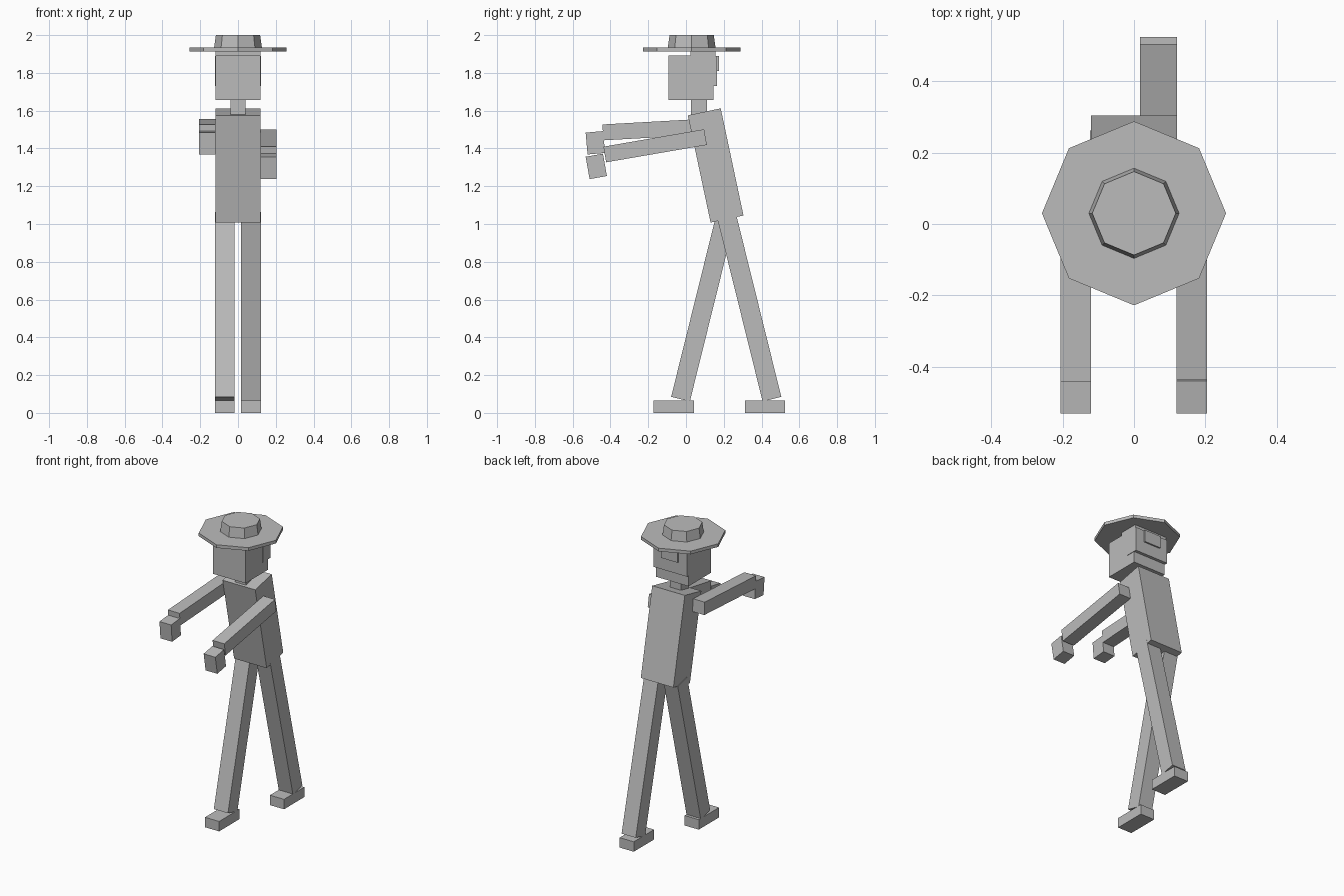
import bpy
import math

if "Cube" in bpy.data.objects:
    bpy.data.objects.remove(bpy.data.objects["Cube"])

grey = bpy.data.materials.new("plain grey")
grey.diffuse_color = (0.5, 0.5, 0.5, 1)
grey.use_nodes = True
grey.node_tree.nodes["Principled BSDF"].inputs["Base Color"].default_value = grey.diffuse_color


def box(name, centre, size, tilt=0):
    """Box with a given centre and size, tilted in degrees about x."""
    bpy.ops.mesh.primitive_cube_add(size=1, location=centre,
                                    rotation=(math.radians(tilt), 0, 0))
    ob = bpy.context.object
    ob.name = name
    ob.scale = size
    ob.data.materials.append(grey)
    return ob


def octagon(name, y, z0, z1, r0, r1):
    """Eight-sided drum with corners on the x and y axes."""
    bpy.ops.mesh.primitive_cone_add(vertices=8, radius1=r0, radius2=r1,
                                    depth=z1 - z0, location=(0, y, (z0 + z1) / 2))
    ob = bpy.context.object
    ob.name = name
    ob.data.materials.append(grey)
    return ob


def limb(name, x, width, start, end, thick):
    """Square bar between two (y, z) points."""
    dy, dz = end[0] - start[0], end[1] - start[1]
    centre = (x, (start[0] + end[0]) / 2, (start[1] + end[1]) / 2)
    return box(name, centre, (width, math.hypot(dy, dz), thick),
               math.degrees(math.atan2(dz, dy)))


# Body and neck
box("torso", (0, 0.157, 1.31), (0.24, 0.178, 0.58), 12)
box("neck", (0, 0.068, 1.61), (0.08, 0.085, 0.12))

# Head with hair at the back
box("head", (0, 0.026, 1.775), (0.24, 0.238, 0.235))
box("back_hair", (0, 0.125, 1.81), (0.246, 0.08, 0.16))
box("top_hair", (0, 0.09, 1.895), (0.24, 0.13, 0.04))
box("hair_knot", (0, 0.16, 1.85), (0.12, 0.03, 0.08))

# Hat
octagon("hat_brim", 0.03, 1.913, 1.934, 0.258, 0.258)
octagon("hat_crown", 0.03, 1.93, 2.0, 0.127, 0.117)

# Striding legs and feet
HIP = (0.213, 1.05)
for side, x, ankle_y, foot_y in (("right", -0.071, -0.029, -0.065),
                                 ("left", 0.069, 0.455, 0.418)):
    limb(side + "_leg", x, 0.104, (ankle_y, 0.073), HIP, 0.102)
    box(side + "_foot", (x, foot_y, 0.033), (0.104, 0.213, 0.066))

# Outstretched arms with drooping hands
limb("right_arm", -0.163, 0.086, (-0.44, 1.485), (0.1, 1.515), 0.084)
box("right_hand", (-0.163, -0.48, 1.43), (0.086, 0.093, 0.116), 5)
limb("left_arm", 0.162, 0.086, (-0.43, 1.368), (0.103, 1.46), 0.084)
box("left_hand", (0.162, -0.475, 1.305), (0.086, 0.093, 0.12), 10)
